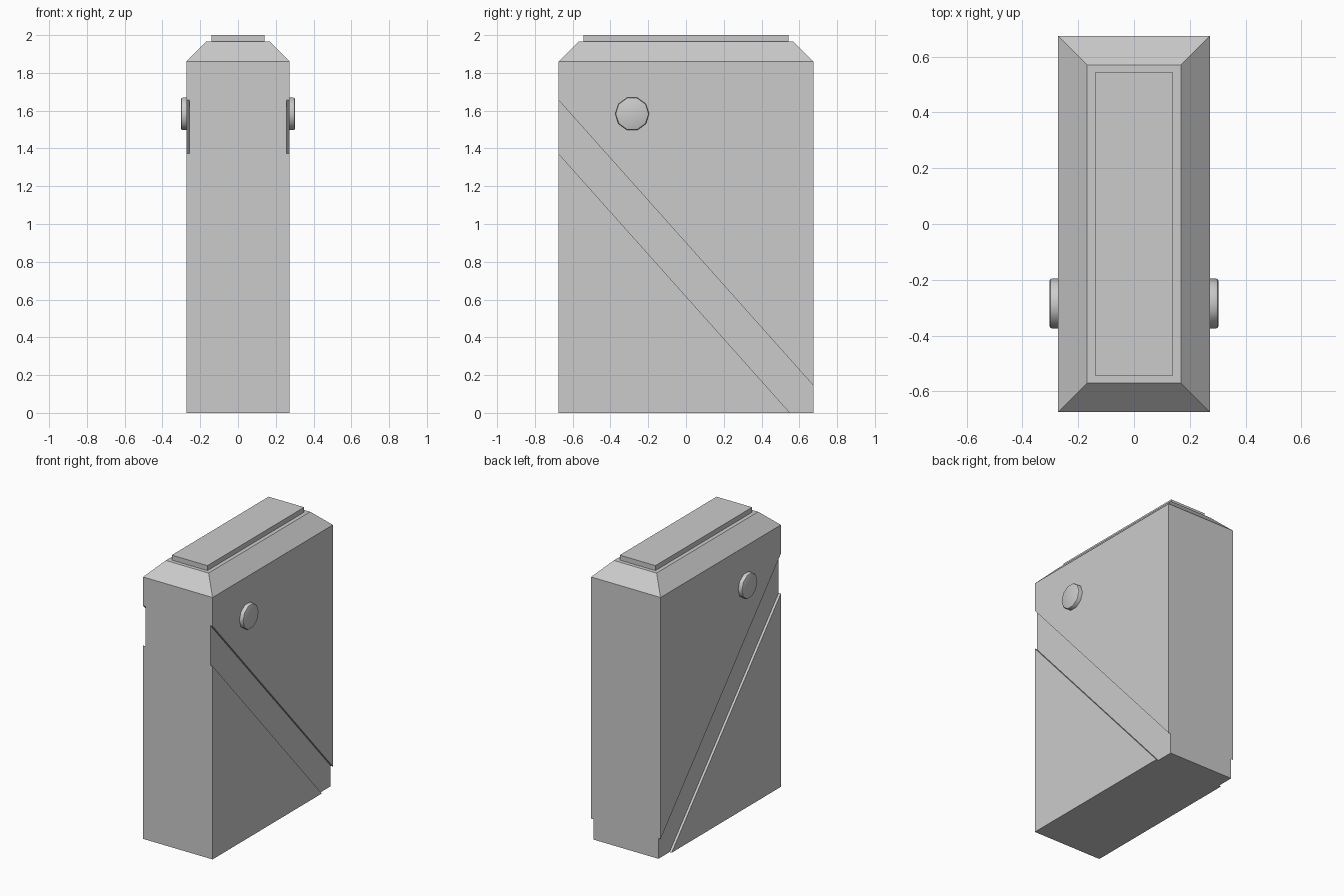
import bpy, bmesh, math
from mathutils import Matrix, Vector

if "Cube" in bpy.data.objects:
    bpy.data.objects.remove(bpy.data.objects["Cube"])


def new_object(name, bm):
    bmesh.ops.recalc_face_normals(bm, faces=bm.faces)
    mesh = bpy.data.meshes.new(name)
    bm.to_mesh(mesh)
    bm.free()
    obj = bpy.data.objects.new(name, mesh)
    bpy.context.collection.objects.link(obj)
    return obj


def loft(name, rings):
    """Closed solid through a list of rings with equal point counts."""
    bm = bmesh.new()
    loops = [[bm.verts.new(p) for p in ring] for ring in rings]
    n = len(loops[0])
    for a, b in zip(loops, loops[1:]):
        for i in range(n):
            j = (i + 1) % n
            bm.faces.new((a[i], a[j], b[j], b[i]))
    bm.faces.new(loops[0])
    bm.faces.new(loops[-1])
    return new_object(name, bm)


def rect(x, y, z):
    return [(-x, -y, z), (x, -y, z), (x, y, z), (-x, y, z)]


# Main body with chamfered top
body = loft("body", [rect(0.273, 0.675, 0), rect(0.273, 0.675, 1.86),
                     rect(0.168, 0.57, 1.965)])

# Raised top plate
loft("top_plate", [rect(0.14, 0.543, 1.96), rect(0.14, 0.543, 2.0)])

# Diagonal grooves cut into both sides
slope = -1.12
band = [(y, 0.9 + dz + slope * y)
        for y, dz in ((-0.9, 0), (0.9, 0), (0.9, -0.283), (-0.9, -0.283))]
for side in (-1, 1):
    cutter = loft("groove_cutter", [[(side * x, y, z) for y, z in band]
                                    for x in (0.256, 0.4)])
    cutter.hide_render = True
    mod = body.modifiers.new("groove", 'BOOLEAN')
    mod.operation = 'DIFFERENCE'
    mod.solver = 'EXACT'
    mod.object = cutter
    bpy.context.view_layer.objects.active = body
    bpy.ops.object.modifier_apply(modifier=mod.name)
    bpy.data.objects.remove(cutter)

# Ten-sided round buttons with a softened outer rim
profile = [(0.26, 0.09), (0.293, 0.09), (0.300, 0.087), (0.303, 0.080)]
for side, label in ((-1, "left"), (1, "right")):
    rings = [[(side * x, -0.285 + r * math.cos(i * math.tau / 10),
               1.583 + r * math.sin(i * math.tau / 10)) for i in range(10)]
             for x, r in profile]
    button = loft(label + "_button", rings)
    bpy.ops.object.select_all(action='DESELECT')
    button.select_set(True)
    bpy.context.view_layer.objects.active = button
    bpy.ops.object.shade_smooth_by_angle(angle=math.radians(40))
